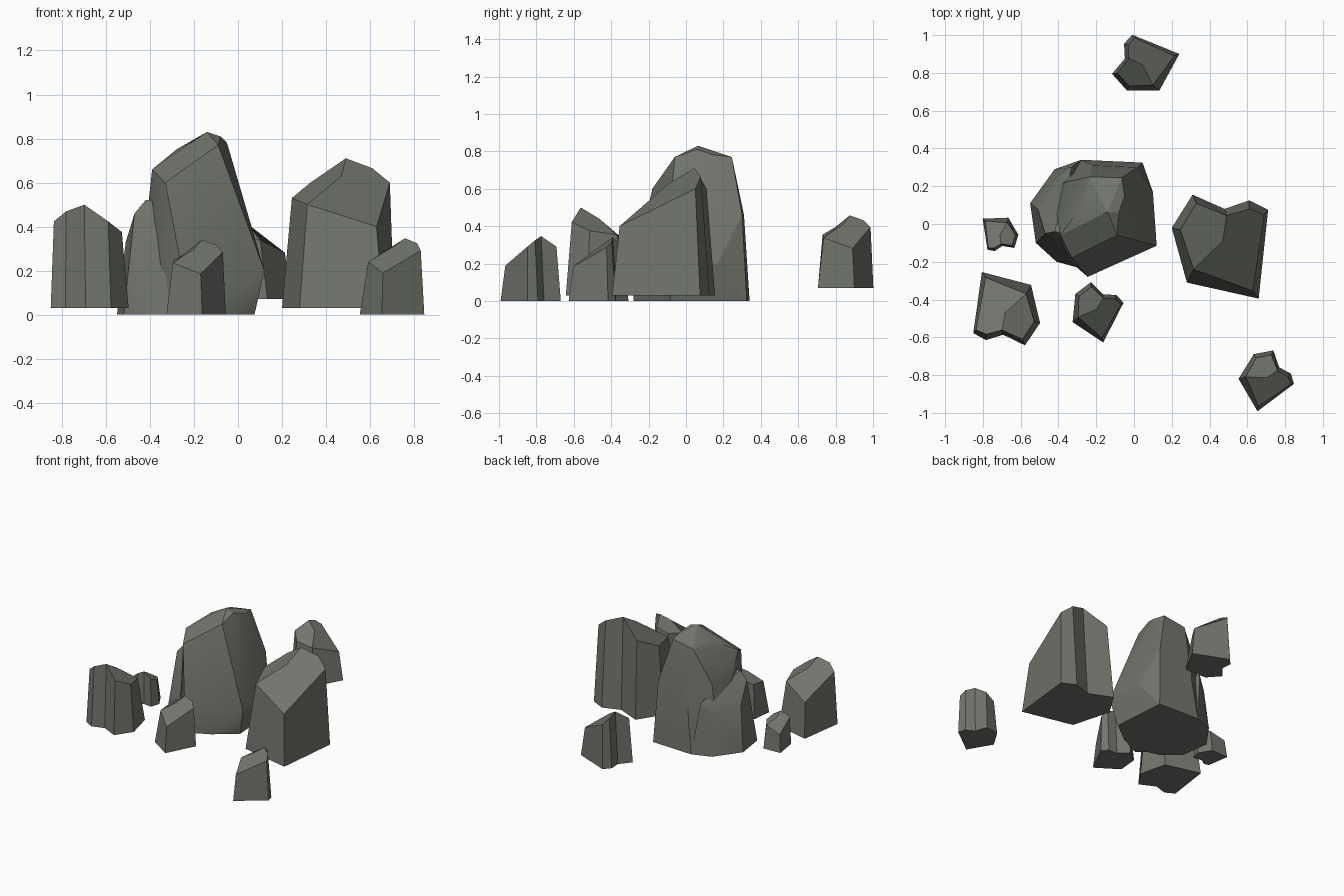
import bpy
import bmesh
from math import radians

default_cube = bpy.data.objects.get("Cube")
if default_cube:
    bpy.data.objects.remove(default_cube, do_unlink=True)

# Single stone colour
stone = bpy.data.materials.new("grey_stone")
stone.use_nodes = True
stone_colour = (0.165, 0.175, 0.15, 1.0)
stone.diffuse_color = stone_colour
stone.node_tree.nodes["Principled BSDF"].inputs["Base Color"].default_value = stone_colour


def finish(name, mesh_builder):
    """Turn a bmesh into a shaded object with the stone material."""
    bmesh.ops.recalc_face_normals(mesh_builder, faces=mesh_builder.faces)
    mesh = bpy.data.meshes.new(name)
    mesh_builder.to_mesh(mesh)
    mesh_builder.free()
    mesh.materials.append(stone)
    rock = bpy.data.objects.new(name, mesh)
    bpy.context.collection.objects.link(rock)
    bpy.ops.object.select_all(action="DESELECT")
    rock.select_set(True)
    bpy.context.view_layer.objects.active = rock
    bpy.ops.object.shade_smooth_by_angle(angle=radians(20))
    return rock


def hull_rock(name, points):
    """Chiselled boulder: the hull of its corner points."""
    builder = bmesh.new()
    corners = [builder.verts.new(point) for point in points]
    result = bmesh.ops.convex_hull(builder, input=corners)
    buried = set(result["geom_interior"]) | set(result["geom_unused"])
    loose = [item for item in buried if isinstance(item, bmesh.types.BMVert)]
    bmesh.ops.delete(builder, geom=loose, context="VERTS")
    bmesh.ops.dissolve_limit(builder, angle_limit=radians(6),
                             verts=builder.verts, edges=builder.edges)
    return finish(name, builder)


def notched_rock(name, location, turn, size):
    """Tapered pillar with a notched side and a two-faceted sloping top."""
    builder = bmesh.new()
    bottom = [builder.verts.new((x, y, 0)) for x, y in pillar_foot]
    top = [builder.verts.new(point) for point in pillar_top]
    ridge = builder.verts.new((0.01, 0.03, 0.60))
    count = len(bottom)
    builder.faces.new(bottom)
    for i in range(count):
        j = (i + 1) % count
        builder.faces.new((bottom[i], bottom[j], top[j], top[i]))
    left, back_left, notch, back, back_right, front_right, front_left = top
    builder.faces.new((left, back_left, notch, ridge, front_left))
    builder.faces.new((notch, back, back_right, front_right, front_left, ridge))
    rock = finish(name, builder)
    rock.location = location
    rock.rotation_euler.z = radians(turn)
    rock.scale = (size, size, size)
    return rock


# Shared pillar outline: left, back left, notch, back, back right, front right, front left
pillar_foot = [(-.26, .10), (-.15, .275), (.02, .20), (.15, .245),
               (.25, .195), (.20, -.275), (-.18, -.19)]
pillar_top = [(-.215, .09, .50), (-.13, .23, .57), (.03, .165, .68), (.15, .20, .635),
              (.23, .17, .57), (.17, -.235, .37), (-.145, -.12, .47)]

# Pillars scattered around the boulder
notched_rock("right_rock", (.46, -.12, .03), 0, 1)
notched_rock("front_left_rock", (-.674, -.449, .03), 178, .69)
notched_rock("front_corner_rock", (.687, -.821, 0), -47, .51)
notched_rock("back_rock", (.058, .834, .07), 74, .57)
notched_rock("front_middle_rock", (-.207, -.463, 0), -21, .5)
notched_rock("small_left_rock", (-.709, -.047, .03), 195, .35)

# Main boulder: foot, undercut waist, shoulders, crown
hull_rock("main_boulder", [
    (-.42, .2, 0), (-.28, .34, 0), (.045, .325, 0), (.075, -.08, 0),
    (-.08, -.2, 0), (-.245, -.28, 0), (-.36, -.18, 0),
    (.12, -.115, .2), (.1, .17, .2), (-.245, -.28, .15),
    (-.41, .05, .48), (-.37, .22, .5), (-.22, .31, .46), (.02, .3, .46),
    (-.39, -.06, .66), (-.33, -.18, .6), (-.09, -.06, .77),
    (-.14, .065, .83), (-.08, .06, .81), (-.05, .15, .78),
    (-.065, .245, .77), (-.235, .25, .74), (-.28, .09, .75),
])

# Low shoulder leaning on the boulder's side
hull_rock("boulder_shoulder", [
    (-.55, .11, 0), (-.42, .29, 0), (-.28, .34, 0), (-.52, -.1, 0),
    (-.41, -.2, 0), (-.3, -.23, 0), (-.2, 0, 0),
    (-.51, .08, .33), (-.41, .25, .3), (-.33, .3, .38), (-.47, -.05, .46),
    (-.42, -.04, .52), (-.38, -.05, .52), (-.3, -.15, .4), (-.28, -.2, .28),
])
